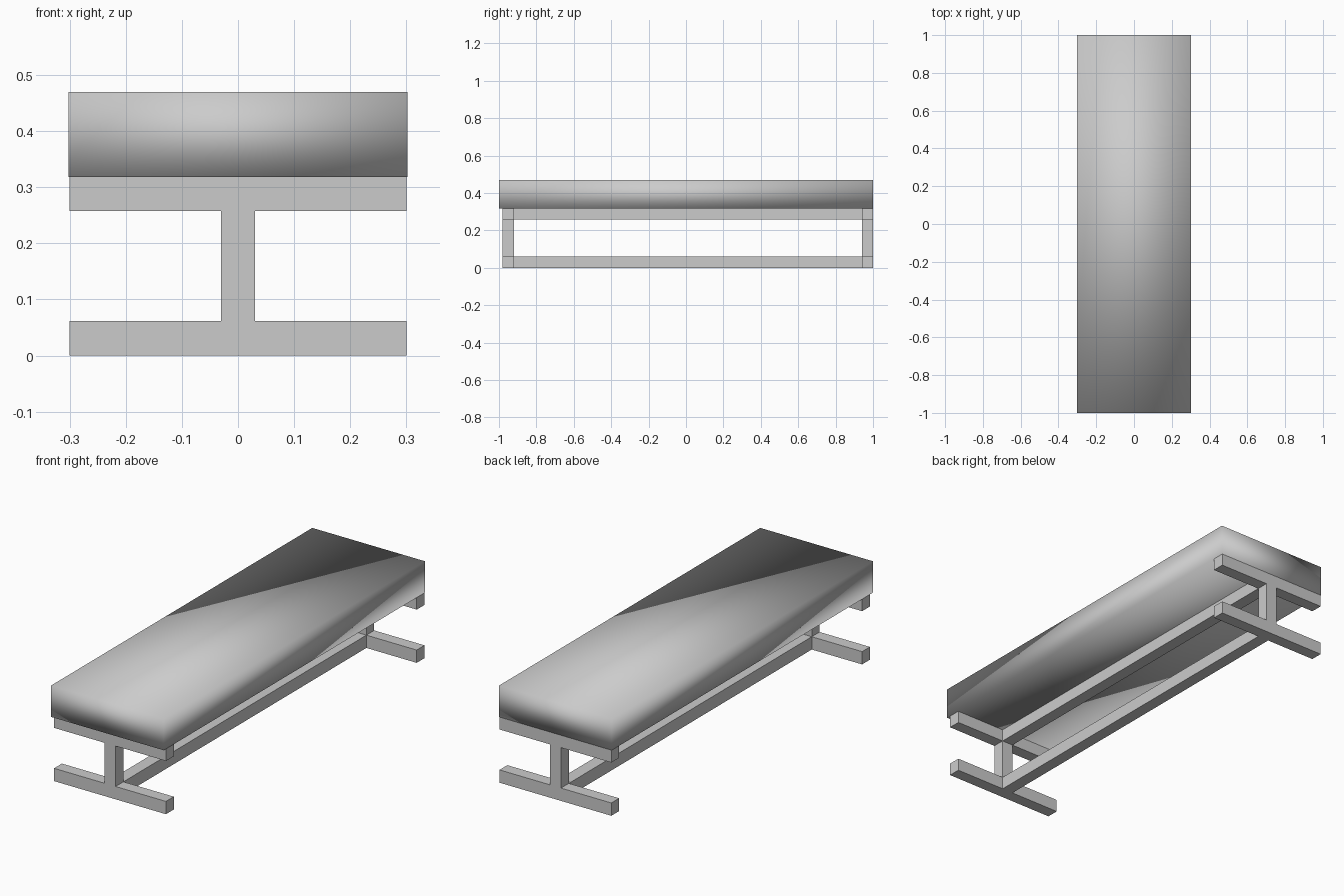
import bpy

if "Cube" in bpy.data.objects:
    bpy.data.objects.remove(bpy.data.objects["Cube"])


def box(name, x, y, z):
    """Box from (min, max) ranges on each axis."""
    bpy.ops.mesh.primitive_cube_add(size=1, location=[(a + b) / 2 for a, b in (x, y, z)])
    obj = bpy.context.object
    obj.name = name
    obj.scale = [b - a for a, b in (x, y, z)]
    bpy.ops.object.transform_apply(location=False, rotation=False, scale=True)
    return obj


def end_frame(name, y0, y1):
    """I-shaped profile extruded along y."""
    half = [(0.30, 0), (0.30, LOW), (0.03, LOW), (0.03, HIGH), (0.30, HIGH), (0.30, TOP)]
    profile = half + [(-x, z) for x, z in reversed(half)]
    n = len(profile)
    verts = [(x, y, z) for y in (y0, y1) for x, z in profile]
    faces = [tuple(range(n)), tuple(reversed(range(n, 2 * n)))]
    faces += [(i, i + n, (i + 1) % n + n, (i + 1) % n) for i in range(n)]
    mesh = bpy.data.meshes.new(name)
    mesh.from_pydata(verts, [], faces)
    obj = bpy.data.objects.new(name, mesh)
    bpy.context.collection.objects.link(obj)


LOW, HIGH, TOP = 0.062, 0.258, 0.318

# End supports
end_frame("front_leg_frame", -0.98, -0.92)
end_frame("back_leg_frame", 0.94, 1.0)

# Lengthwise rails
box("lower_rail", (-0.03, 0.03), (-0.92, 0.94), (0, LOW))
box("upper_rail", (-0.03, 0.03), (-0.92, 0.94), (HIGH, TOP))

# Cushion: plain block with fully smooth shading
box("cushion", (-0.302, 0.302), (-1, 1), (TOP, 0.47))
bpy.ops.object.shade_smooth()
